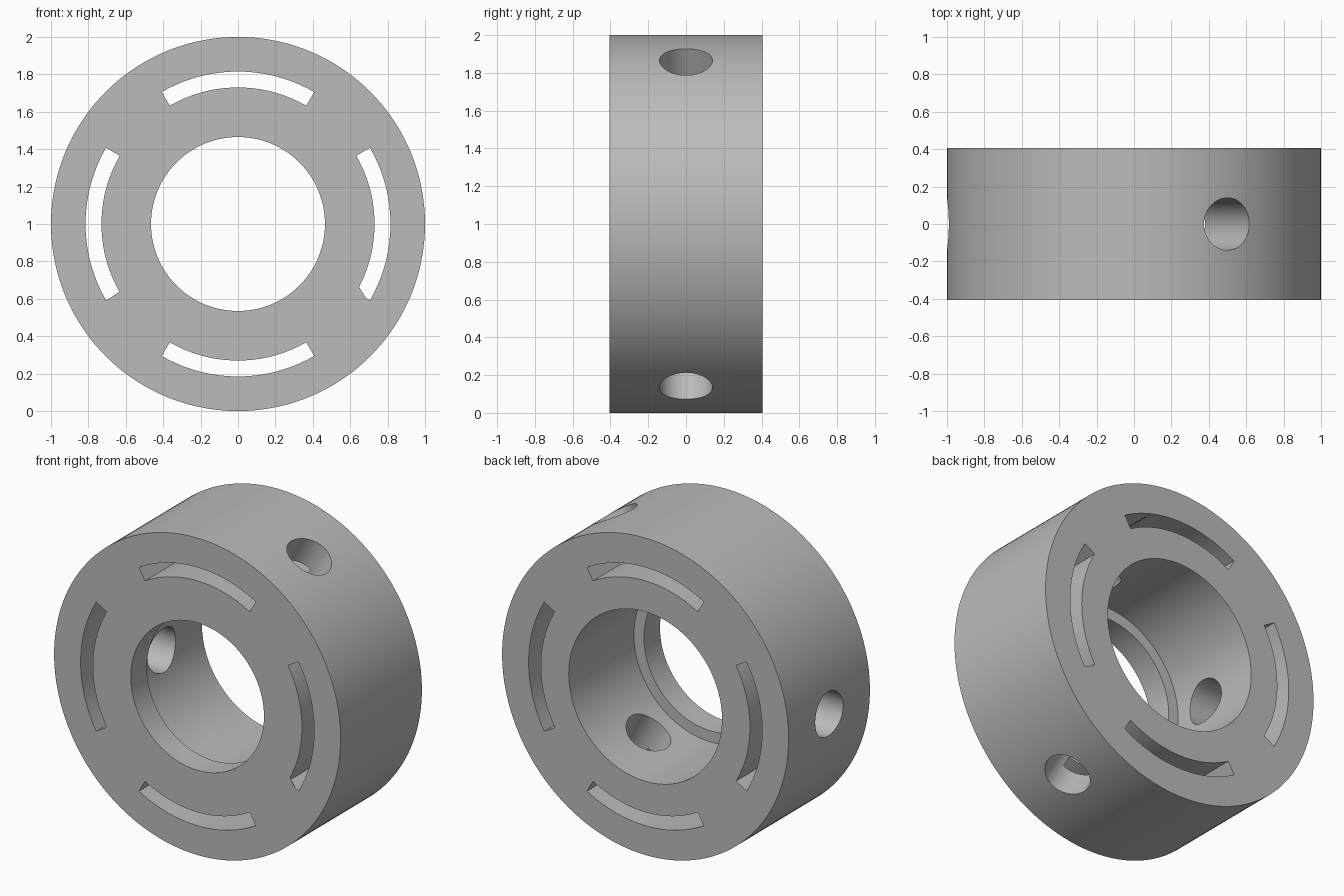
import bpy, bmesh
from math import sin, cos, radians, tau

if "Cube" in bpy.data.objects:
    bpy.data.objects.remove(bpy.data.objects["Cube"], do_unlink=True)

HALF = 0.405      # half depth of the collar
LIP = 0.16        # depth of the narrow front lip
SEGMENTS = 144

grey = bpy.data.materials.new("plain grey")
grey.use_nodes = True
grey.diffuse_color = (0.5, 0.5, 0.5, 1)
grey.node_tree.nodes["Principled BSDF"].inputs["Base Color"].default_value = (0.5, 0.5, 0.5, 1)


def finish(name, bm):
    bmesh.ops.recalc_face_normals(bm, faces=bm.faces)
    mesh = bpy.data.meshes.new(name)
    bm.to_mesh(mesh)
    bm.free()
    mesh.materials.append(grey)
    obj = bpy.data.objects.new(name, mesh)
    bpy.context.collection.objects.link(obj)
    return obj


def sweep(name, profile, start, end, steps, closed):
    """Sweep a closed (radius, y) profile around the collar axis."""
    bm = bmesh.new()
    rings = []
    for i in range(steps if closed else steps + 1):
        a = start + (end - start) * i / steps
        rings.append([bm.verts.new((r * cos(a), y, 1 + r * sin(a))) for r, y in profile])
    n = len(profile)
    pairs = list(zip(rings, rings[1:]))
    if closed:
        pairs.append((rings[-1], rings[0]))
    else:
        bm.faces.new(rings[0])
        bm.faces.new(rings[-1])
    for a, b in pairs:
        for j in range(n):
            k = (j + 1) % n
            bm.faces.new((a[j], a[k], b[k], b[j]))
    return finish(name, bm)


def radial_pin(name, angle, radius=0.14, inner=0.3, outer=1.2, sides=64):
    """Round cutter pointing outwards from the axis."""
    bm = bmesh.new()
    rings = []
    for d in (inner, outer):
        ring = []
        for i in range(sides):
            t = tau * i / sides
            side = radius * cos(t)
            ring.append(bm.verts.new((d * cos(angle) - side * sin(angle), radius * sin(t),
                                      1 + d * sin(angle) + side * cos(angle))))
        bm.faces.new(ring)
        rings.append(ring)
    a, b = rings
    for i in range(sides):
        k = (i + 1) % sides
        bm.faces.new((a[i], a[k], b[k], b[i]))
    return finish(name, bm)


# Collar with a wide bore and a narrow front lip
step = -HALF + LIP
collar = sweep("slotted_collar",
               [(1, -HALF), (1, HALF), (0.535, HALF), (0.535, step), (0.465, step), (0.465, -HALF)],
               0, tau, SEGMENTS, True)

# Four curved slots through the full depth
cutters = []
for q in range(4):
    mid = radians(90 * q)
    cutters.append(sweep("slot_cutter", [(0.73, -0.6), (0.815, -0.6), (0.815, 0.6), (0.73, 0.6)],
                         mid - radians(30), mid + radians(30), 24, False))

# Three radial screw holes
for degrees in (60, 180, 300):
    cutters.append(radial_pin("hole_cutter", radians(degrees)))

for cutter in cutters:
    cutter.hide_render = True
    cut = collar.modifiers.new("cut", 'BOOLEAN')
    cut.operation = 'DIFFERENCE'
    cut.solver = 'EXACT'
    cut.object = cutter

# Apply the cuts and drop the helpers
graph = bpy.context.evaluated_depsgraph_get()
result = bpy.data.meshes.new_from_object(collar.evaluated_get(graph))
collar.modifiers.clear()
collar.data = result
for cutter in cutters:
    bpy.data.objects.remove(cutter, do_unlink=True)

bpy.ops.object.select_all(action='DESELECT')
collar.select_set(True)
bpy.context.view_layer.objects.active = collar
bpy.ops.object.shade_smooth_by_angle(angle=radians(30))
